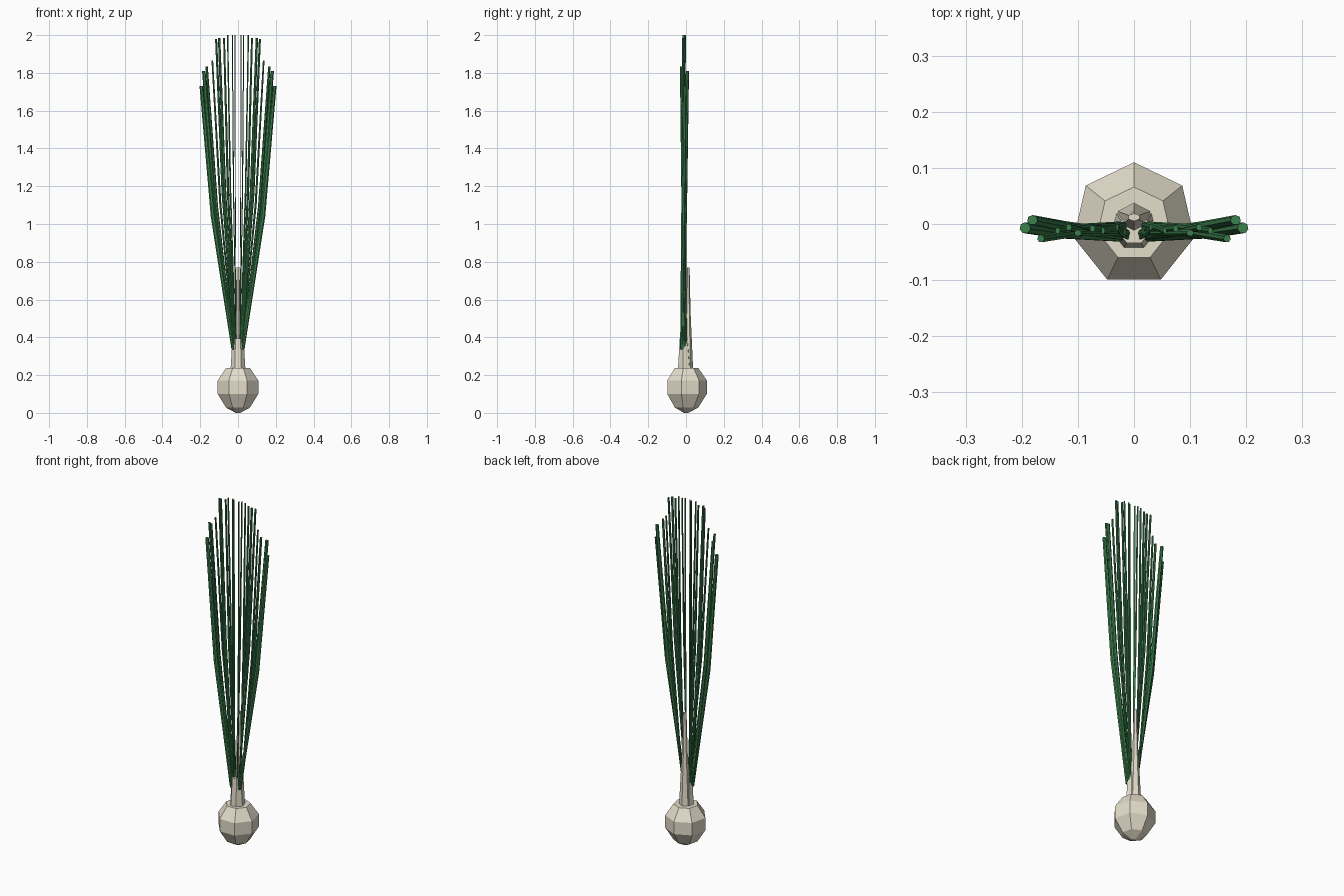
import bpy, bmesh, math

if "Cube" in bpy.data.objects:
    bpy.data.objects.remove(bpy.data.objects["Cube"])

def mat(name, c):
    m = bpy.data.materials.new(name)
    m.diffuse_color = (*c, 1)
    m.use_nodes = True
    m.node_tree.nodes["Principled BSDF"].inputs["Base Color"].default_value = m.diffuse_color
    return m

CREAM = mat("cream", (0.78, 0.73, 0.60))
GREEN = mat("green", (0.045, 0.22, 0.075))

def loft(bm, rings, sides, start=math.pi / 2):
    """Rings are (x, y, z, rx, ry); ends are capped."""
    loops = [[bm.verts.new((x + rx * math.cos(start + 2 * math.pi * i / sides),
                            y + ry * math.sin(start + 2 * math.pi * i / sides), z))
              for i in range(sides)] for x, y, z, rx, ry in rings]
    for a, b in zip(loops, loops[1:]):
        for i in range(sides):
            j = (i + 1) % sides
            bm.faces.new((a[i], a[j], b[j], b[i]))
    bm.faces.new(loops[0][::-1])
    bm.faces.new(loops[-1])

def finish(bm, name, material):
    bmesh.ops.recalc_face_normals(bm, faces=bm.faces)
    me = bpy.data.meshes.new(name)
    bm.to_mesh(me)
    bm.free()
    me.materials.append(material)
    ob = bpy.data.objects.new(name, me)
    bpy.context.collection.objects.link(ob)
    return ob

def part(name, rings, sides, material):
    bm = bmesh.new()
    loft(bm, rings, sides)
    return finish(bm, name, material)

# Seven-sided bulb
part("bulb", [(0, 0, z, r, r) for z, r in
              ((0.0, 0.012), (0.028, 0.065), (0.10, 0.11), (0.172, 0.11), (0.237, 0.066))],
     7, CREAM)

# Short neck sheath and the taller stalk behind it
part("neck", [(0, -0.006, 0.22, 0.041, 0.041), (0, -0.01, 0.395, 0.030, 0.026)], 7, CREAM)
part("stalk", [(0, 0.008, 0.22, 0.034, 0.030), (0, 0.011, 0.54, 0.016, 0.013),
               (0, 0.012, 0.77, 0.011, 0.007)], 6, CREAM)

# Leaves fan out on each side: tip x, tip y, tip z, half width, half depth
LEAVES = [
    (0.194, -0.007, 1.73, 0.0100, 0.010),
    (0.181, 0.007, 1.81, 0.0095, 0.009),
    (0.166, -0.026, 1.835, 0.0065, 0.007),
    (0.136, -0.012, 1.865, 0.0045, 0.006),
    (0.116, -0.006, 1.98, 0.0055, 0.006),
    (0.100, -0.016, 1.985, 0.0065, 0.006),
    (0.074, -0.008, 1.985, 0.0050, 0.006),
    (0.055, -0.012, 2.0, 0.0035, 0.006),
    (0.030, -0.006, 2.0, 0.0025, 0.006),
    (0.016, -0.014, 2.0, 0.0020, 0.006),
]
bm = bmesh.new()
for i, (x, y, z, w, d) in enumerate(LEAVES):
    base_x = 0.007 + 0.10 * x
    base_y = -0.024 + 0.008 * (i % 4)
    mid_z = 0.35 + 0.5 * (z - 0.35)
    for s in (-1, 1):
        loft(bm, [(s * base_x, base_y, 0.335, w * 0.8, d * 0.8),
                  (s * (0.66 * x + 0.004), (base_y + y) / 2, mid_z, w * 1.25, d * 1.1),
                  (s * x, y, z, w, d)], 7)
finish(bm, "leaves", GREEN)
